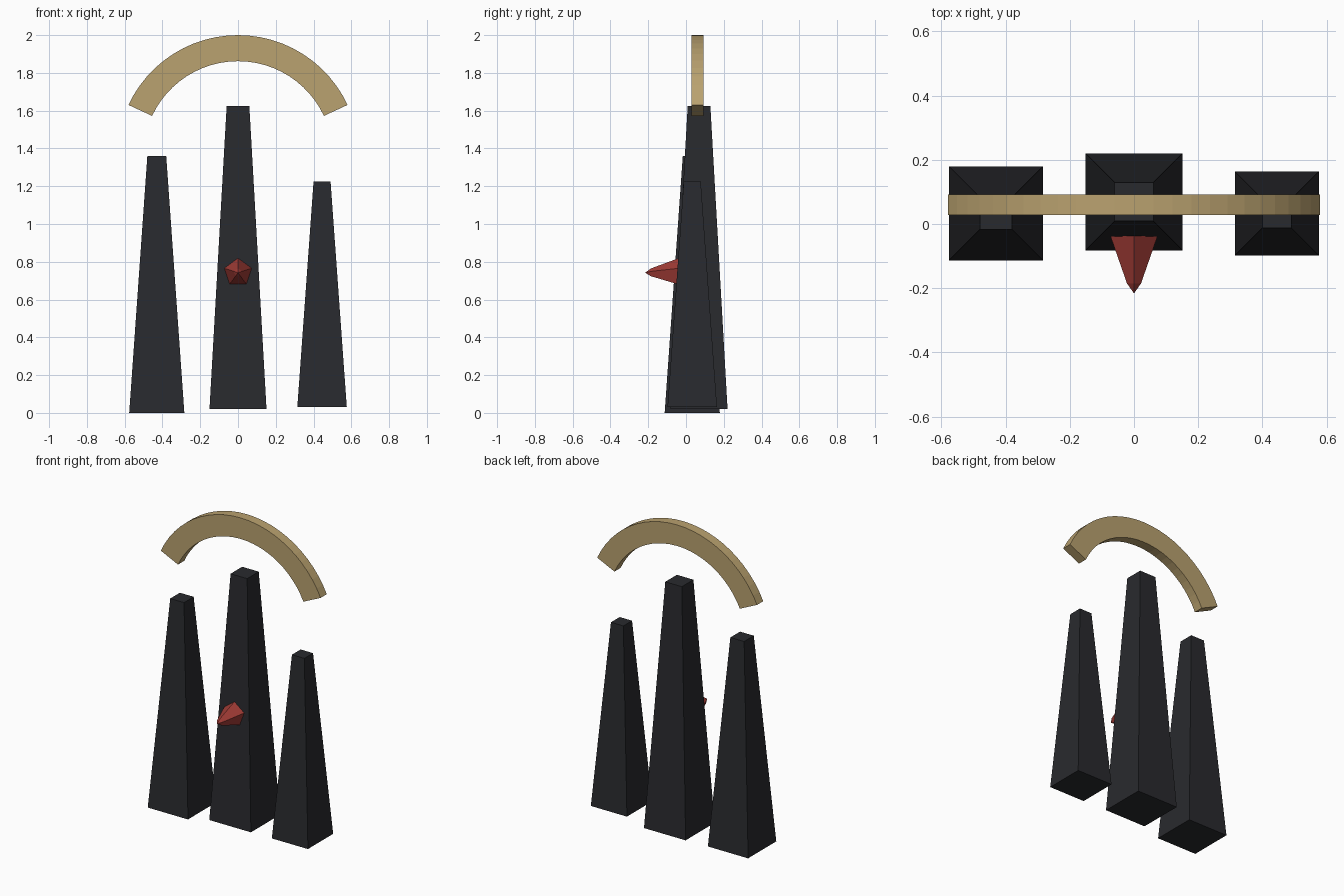
import bpy, bmesh
from math import sin, cos, pi, radians

if "Cube" in bpy.data.objects:
    bpy.data.objects.remove(bpy.data.objects["Cube"])


def material(name, rgb):
    m = bpy.data.materials.new(name)
    m.diffuse_color = (*rgb, 1)
    m.use_nodes = True
    m.node_tree.nodes["Principled BSDF"].inputs["Base Color"].default_value = m.diffuse_color
    return m


STONE = material("dark_stone", (0.022, 0.023, 0.027))
GOLD = material("pale_gold", (0.49, 0.36, 0.16))
RED = material("red_crystal", (0.36, 0.045, 0.037))


def loft(name, rings, mat, closed=False):
    """Skin a list of equal-length rings; cap the ends."""
    bm = bmesh.new()
    loops = [[bm.verts.new(p) for p in ring] for ring in rings]
    n = len(loops[0])
    for a, b in zip(loops, loops[1:]):
        for i in range(n):
            j = (i + 1) % n
            bm.faces.new((a[i], a[j], b[j], b[i]))
    bm.faces.new(loops[0])
    bm.faces.new(loops[-1])
    bmesh.ops.remove_doubles(bm, verts=bm.verts, dist=0.0005)
    bmesh.ops.recalc_face_normals(bm, faces=bm.faces)
    me = bpy.data.meshes.new(name)
    bm.to_mesh(me)
    bm.free()
    me.materials.append(mat)
    ob = bpy.data.objects.new(name, me)
    bpy.context.collection.objects.link(ob)
    return ob


def square(cx, cy, h, z):
    return [(cx + sx * h, cy + sy * h, z)
            for sx, sy in ((-1, -1), (1, -1), (1, 1), (-1, 1))]


# Tapered pillars: centre x, y, bottom half width, top half width, z range
for name, cx, cy, hb, ht, z0, z1 in (
        ("left_pillar", -0.43, 0.033, 0.146, 0.05, 0.0, 1.36),
        ("centre_pillar", 0.0, 0.069, 0.151, 0.06, 0.02, 1.625),
        ("right_pillar", 0.445, 0.033, 0.131, 0.045, 0.03, 1.225)):
    loft(name, [square(cx, cy, hb, z0), square(cx, cy, ht, z1)], STONE)

# Floating arch: rectangular section swept along an arc
SEG, ZC, R_IN, R_OUT, Y0, Y1 = 24, 1.36, 0.502, 0.64, 0.028, 0.092
arch = []
for i in range(SEG + 1):
    a = radians(25 + 130 * i / SEG)
    arch.append([(r * cos(a), y, ZC + r * sin(a))
                 for r, y in ((R_IN, Y0), (R_OUT, Y0), (R_OUT, Y1), (R_IN, Y1))])
loft("arch", arch, GOLD)

# Five-sided crystal pointing forward from the centre pillar
crystal = []
for y, r in ((-0.03, 0.08), (-0.185, 0.023)):
    crystal.append([(r * sin(2 * pi * k / 5), y, 0.742 + r * cos(2 * pi * k / 5))
                    for k in range(5)])
crystal.append([(0, -0.216, 0.742)] * 5)


def crystal_spike():
    bm = bmesh.new()
    base, mid = [[bm.verts.new(p) for p in ring] for ring in crystal[:2]]
    tip = bm.verts.new(crystal[2][0])
    bm.faces.new(base)
    for i in range(5):
        j = (i + 1) % 5
        bm.faces.new((base[i], base[j], mid[j], mid[i]))
        bm.faces.new((mid[i], mid[j], tip))
    bmesh.ops.recalc_face_normals(bm, faces=bm.faces)
    me = bpy.data.meshes.new("crystal")
    bm.to_mesh(me)
    bm.free()
    me.materials.append(RED)
    bpy.context.collection.objects.link(bpy.data.objects.new("crystal", me))


crystal_spike()
